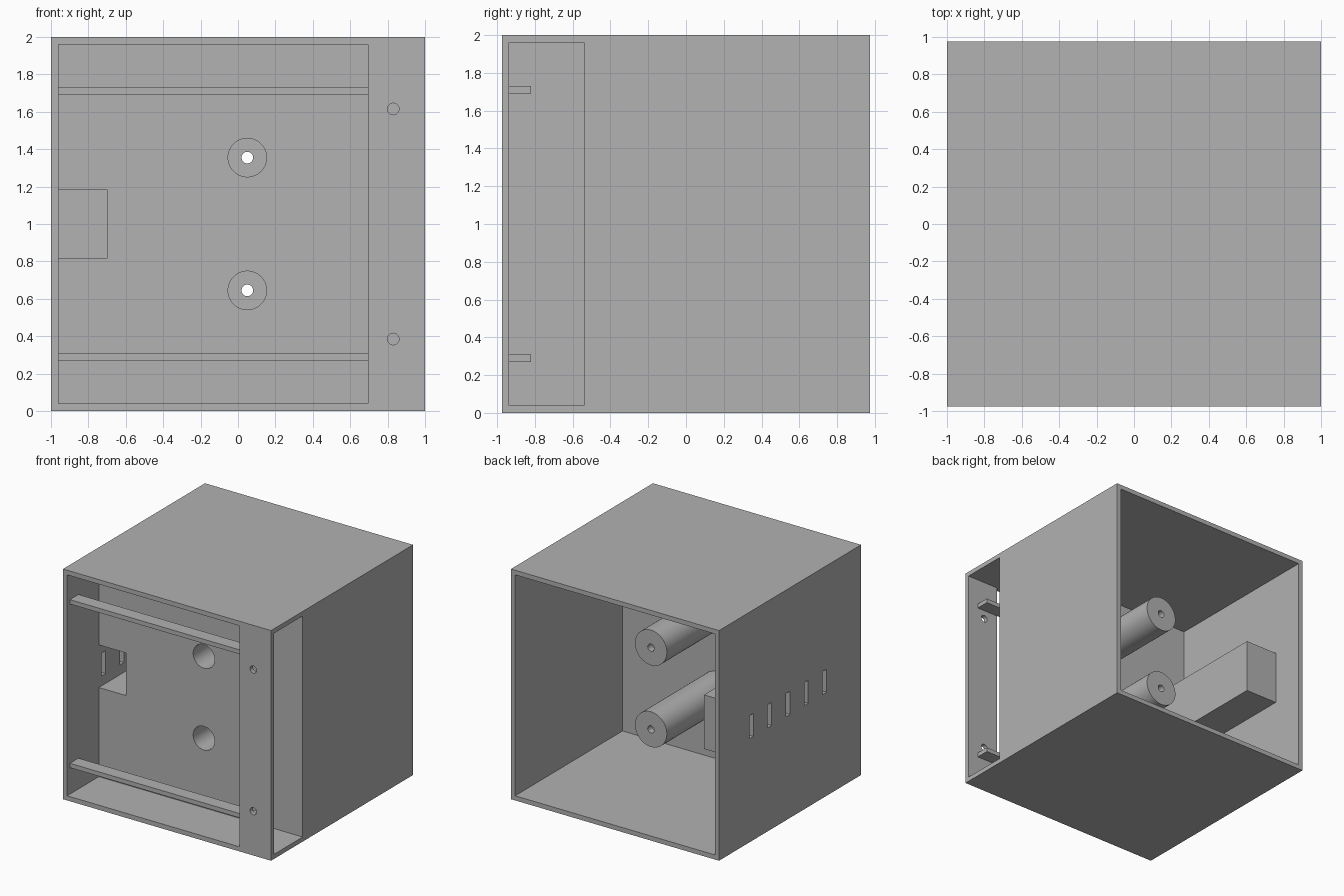
import bpy
import bmesh
import math
from mathutils import Matrix, Vector

if "Cube" in bpy.data.objects:
    bpy.data.objects.remove(bpy.data.objects["Cube"], do_unlink=True)

GREY = (0.445, 0.445, 0.445, 1.0)
grey = bpy.data.materials.new("matte grey")
grey.use_nodes = True
grey.diffuse_color = GREY
grey.node_tree.nodes["Principled BSDF"].inputs["Base Color"].default_value = GREY


def finish(name, bm):
    mesh = bpy.data.meshes.new(name)
    bm.to_mesh(mesh)
    bm.free()
    mesh.materials.append(grey)
    obj = bpy.data.objects.new(name, mesh)
    bpy.context.collection.objects.link(obj)
    return obj


def box(name, x, y, z):
    """Box given by its (low, high) limits on each axis."""
    bm = bmesh.new()
    bmesh.ops.create_cube(bm, size=1)
    lows, highs = zip(x, y, z)
    low, high = Vector(lows), Vector(highs)
    bmesh.ops.scale(bm, vec=high - low, verts=bm.verts)
    bmesh.ops.translate(bm, vec=(low + high) / 2, verts=bm.verts)
    return finish(name, bm)


def rod(name, x, z, y, radius):
    """Cylinder lying along y."""
    bm = bmesh.new()
    place = Matrix.Translation((x, sum(y) / 2, z)) @ Matrix.Rotation(math.pi / 2, 4, "X")
    bmesh.ops.create_cone(bm, cap_ends=True, segments=48, radius1=radius,
                          radius2=radius, depth=y[1] - y[0], matrix=place)
    return finish(name, bm)


def cut(target, *cutters):
    """Subtract the cutters one by one, then discard them."""
    for cutter in cutters:
        cutter.hide_render = True
        mod = target.modifiers.new("cut", "BOOLEAN")
        mod.operation = "DIFFERENCE"
        mod.solver = "EXACT"
        mod.object = cutter
        bpy.context.view_layer.update()
        graph = bpy.context.evaluated_depsgraph_get()
        mesh = bpy.data.meshes.new_from_object(target.evaluated_get(graph))
        target.modifiers.clear()
        target.data = mesh
        bpy.data.objects.remove(cutter, do_unlink=True)


def smooth(obj):
    bpy.ops.object.select_all(action="DESELECT")
    obj.select_set(True)
    bpy.context.view_layer.objects.active = obj
    bpy.ops.object.shade_smooth_by_angle(angle=math.radians(30))


INNER = 0.96              # inside of the side walls
DEPTH = 0.975             # half the depth
FLOOR, CEILING = 0.04, 1.96
STRIP_BACK = -0.937       # rear of the front strip
PANEL = (-0.54, -0.50)    # dividing panel
PILLAR_X = 0.05
PILLAR_ZS = (0.645, 1.355)
PILLAR_END = 0.41
RECESS = (-0.96, -0.70)   # vent recess across
RECESS_Z = (0.815, 1.185)

# Housing: front bay open to the front and one side, rear bay open to the back
housing = box("housing", (-1, 1), (-DEPTH, DEPTH), (0, 2))
inside = (FLOOR, CEILING)
cut(housing,
    box("rear_bay", (-INNER, INNER), (PANEL[1], 1.2), inside),
    box("front_bay", (-INNER, 1.2), (STRIP_BACK, PANEL[0]), inside),
    box("front_opening", (-INNER, 0.695), (-1.2, STRIP_BACK + 0.1), inside),
    box("recess_opening", RECESS, (-0.6, -0.4), RECESS_Z))

# Pillar bores, strip screw holes and side vents
for z in PILLAR_ZS:
    cut(housing, rod("bore", PILLAR_X, z, (-0.6, -0.4), 0.103))
for z in (0.385, 1.615):
    cut(housing, rod("screw_hole", 0.83, z, (-1.1, -0.8), 0.031))
for i in range(5):
    y = 0.53 - 0.251 * i
    cut(housing, box("vent", (-1.1, -0.9), (y - 0.027, y + 0.027), (0.9, 1.1)))
smooth(housing)

# Hollow pillars with a small screw hole through the closed end
for name, z in zip(("lower_pillar", "upper_pillar"), PILLAR_ZS):
    pillar = rod(name, PILLAR_X, z, (PANEL[1], PILLAR_END), 0.153)
    cut(pillar,
        rod("bore", PILLAR_X, z, (-0.7, PILLAR_END - 0.06), 0.103),
        rod("screw_hole", PILLAR_X, z, (0.2, 0.6), 0.031))
    smooth(pillar)

# Vent duct behind the panel, open to the front and against the side wall
duct = box("vent_duct", (-INNER, -0.65), (PANEL[1], 0.68), (0.765, 1.235))
cut(duct, box("duct_hollow", (-1.1, RECESS[1]), (-0.7, 0.63), RECESS_Z))

# Guide rails behind the front opening
for name, z in (("lower_rail", 0.27), ("upper_rail", 1.692)):
    box(name, (-INNER, 0.90), (STRIP_BACK, -0.82), (z, z + 0.038))
